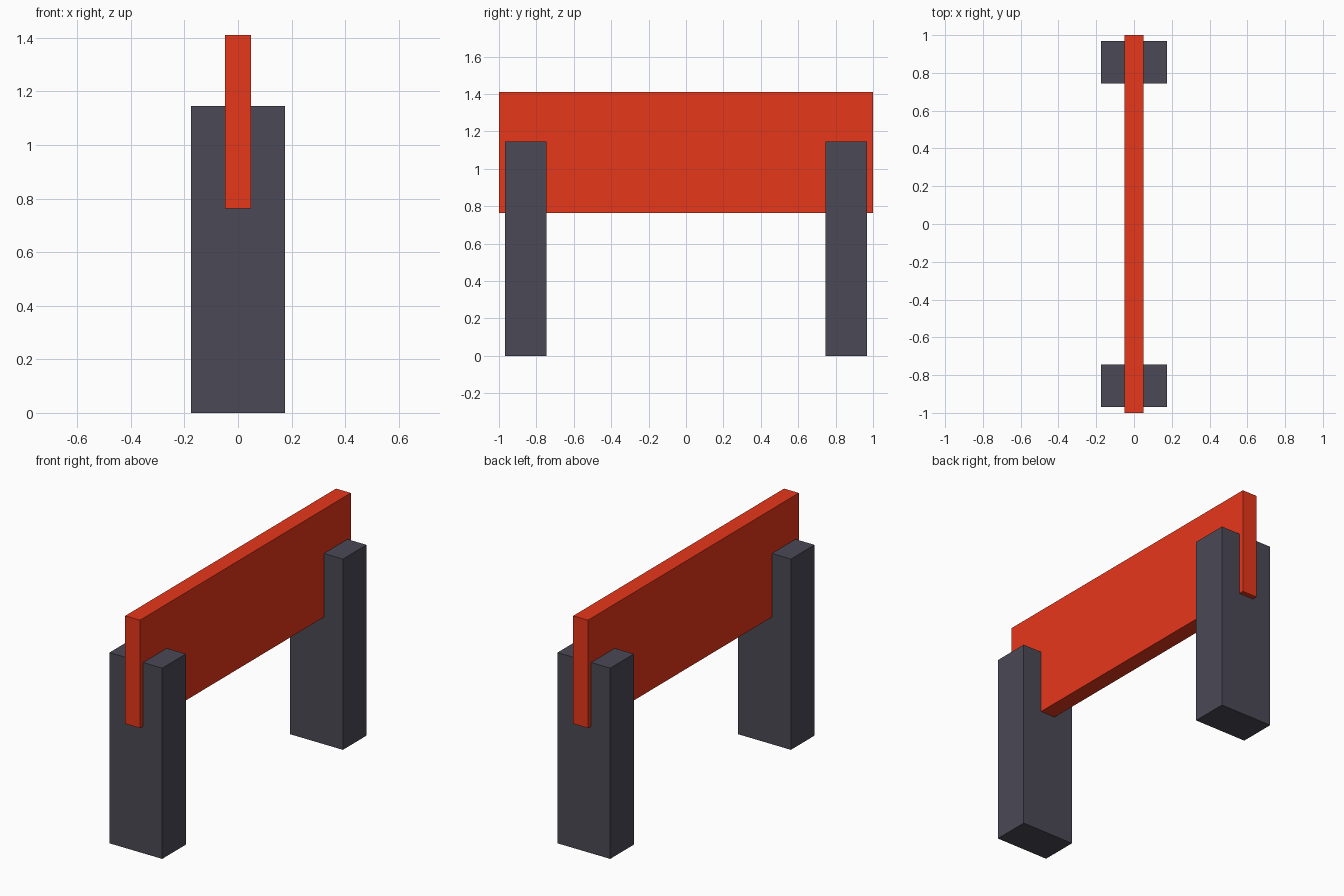
import bpy

if "Cube" in bpy.data.objects:
    bpy.data.objects.remove(bpy.data.objects["Cube"])


def material(name, rgb):
    mat = bpy.data.materials.new(name)
    mat.diffuse_color = (*rgb, 1.0)
    mat.use_nodes = True
    mat.node_tree.nodes["Principled BSDF"].inputs["Base Color"].default_value = mat.diffuse_color
    return mat


def box(name, lo, hi, mat):
    """Flat-shaded box between two opposite corners."""
    centre = [(a + b) / 2 for a, b in zip(lo, hi)]
    size = [b - a for a, b in zip(lo, hi)]
    bpy.ops.mesh.primitive_cube_add(size=1, location=centre)
    obj = bpy.context.object
    obj.name = name
    obj.scale = size
    bpy.ops.object.transform_apply(location=False, rotation=False, scale=True)
    obj.data.materials.append(mat)
    return obj


red = material("red", (0.8, 0.038, 0.011))
dark_grey = material("dark grey", (0.07, 0.067, 0.092))

# Upright board running front to back
box("board", (-0.049, -1.0, 0.763), (0.049, 1.0, 1.411), red)

# Two posts that the board is set into
for name, side in (("front_post", -1), ("back_post", 1)):
    y0, y1 = sorted((side * 0.745, side * 0.969))
    box(name, (-0.175, y0, 0.0), (0.175, y1, 1.145), dark_grey)
